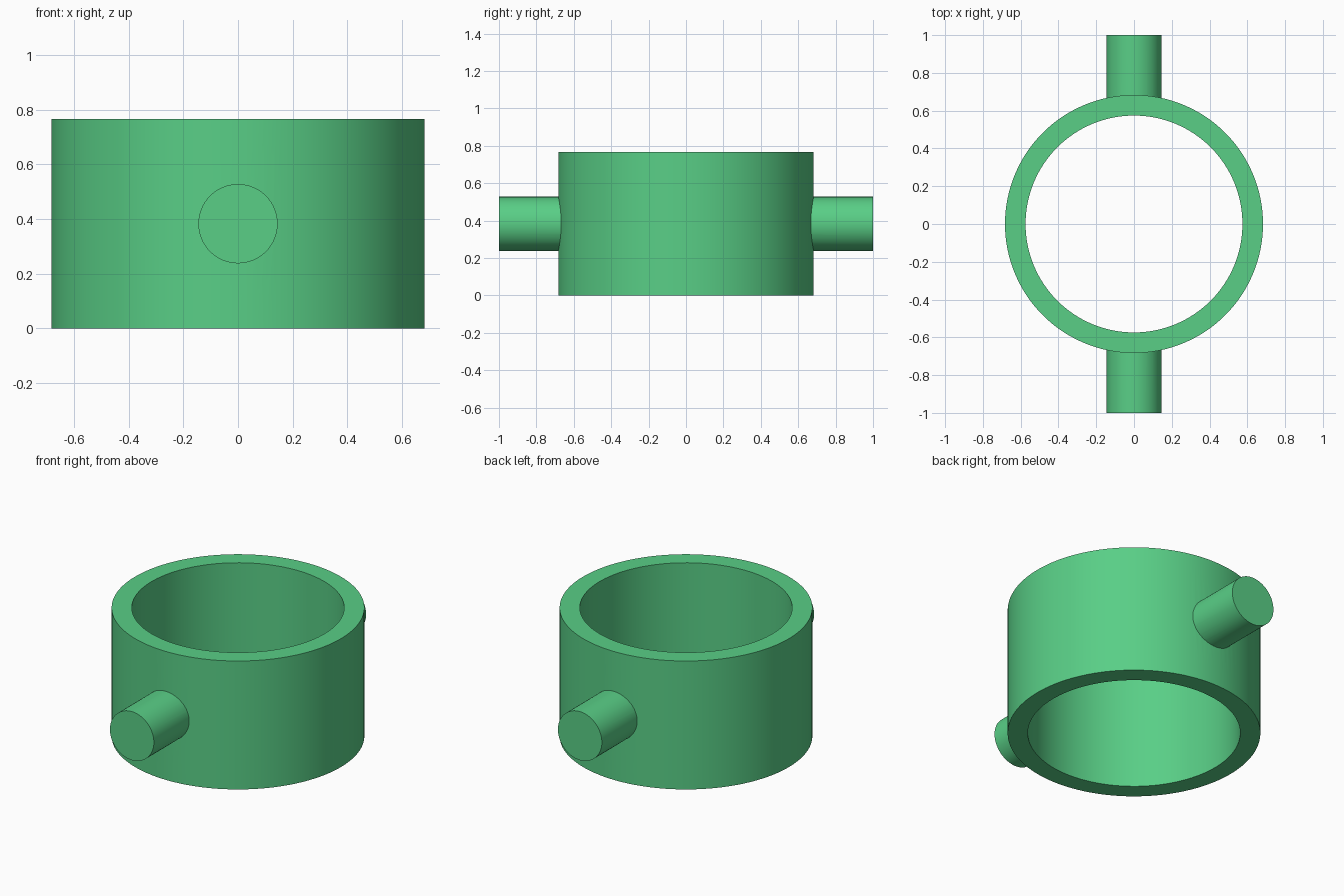
import bpy
import math

if "Cube" in bpy.data.objects:
    bpy.data.objects.remove(bpy.data.objects["Cube"])

OUTER, INNER, HEIGHT = 0.683, 0.574, 0.766
PIN_R, PIN_START, PIN_END = 0.145, 0.62, 1.0

green = bpy.data.materials.new("green")
green.diffuse_color = (0.10, 0.62, 0.24, 1)
green.use_nodes = True
green.node_tree.nodes["Principled BSDF"].inputs["Base Color"].default_value = green.diffuse_color


def cylinder(name, radius, depth, location, rotation=(0, 0, 0), sides=128):
    bpy.ops.mesh.primitive_cylinder_add(vertices=sides, radius=radius, depth=depth,
                                        location=location, rotation=rotation)
    obj = bpy.context.object
    obj.name = name
    return obj


def combine(target, tool, operation):
    mod = target.modifiers.new(operation.lower(), 'BOOLEAN')
    mod.operation = operation
    mod.solver = 'EXACT'
    mod.object = tool
    bpy.context.view_layer.objects.active = target
    bpy.ops.object.modifier_apply(modifier=mod.name)
    bpy.data.objects.remove(tool)


# Collar: tube open at both ends
collar = cylinder("collar_with_pins", OUTER, HEIGHT, (0, 0, HEIGHT / 2))
bore = cylinder("bore", INNER, HEIGHT + 0.2, (0, 0, HEIGHT / 2))
combine(collar, bore, 'DIFFERENCE')

# Side pins: rooted in the wall, front and back
for side in (-1, 1):
    pin = cylinder("pin", PIN_R, PIN_END - PIN_START,
                   (0, side * (PIN_START + PIN_END) / 2, HEIGHT / 2),
                   (math.pi / 2, 0, 0), 64)
    combine(collar, pin, 'UNION')

# Smooth round walls, crisp rims
collar.data.materials.clear()
collar.data.materials.append(green)
bpy.ops.object.select_all(action='DESELECT')
collar.select_set(True)
bpy.context.view_layer.objects.active = collar
bpy.ops.object.shade_smooth_by_angle(angle=math.radians(30))
